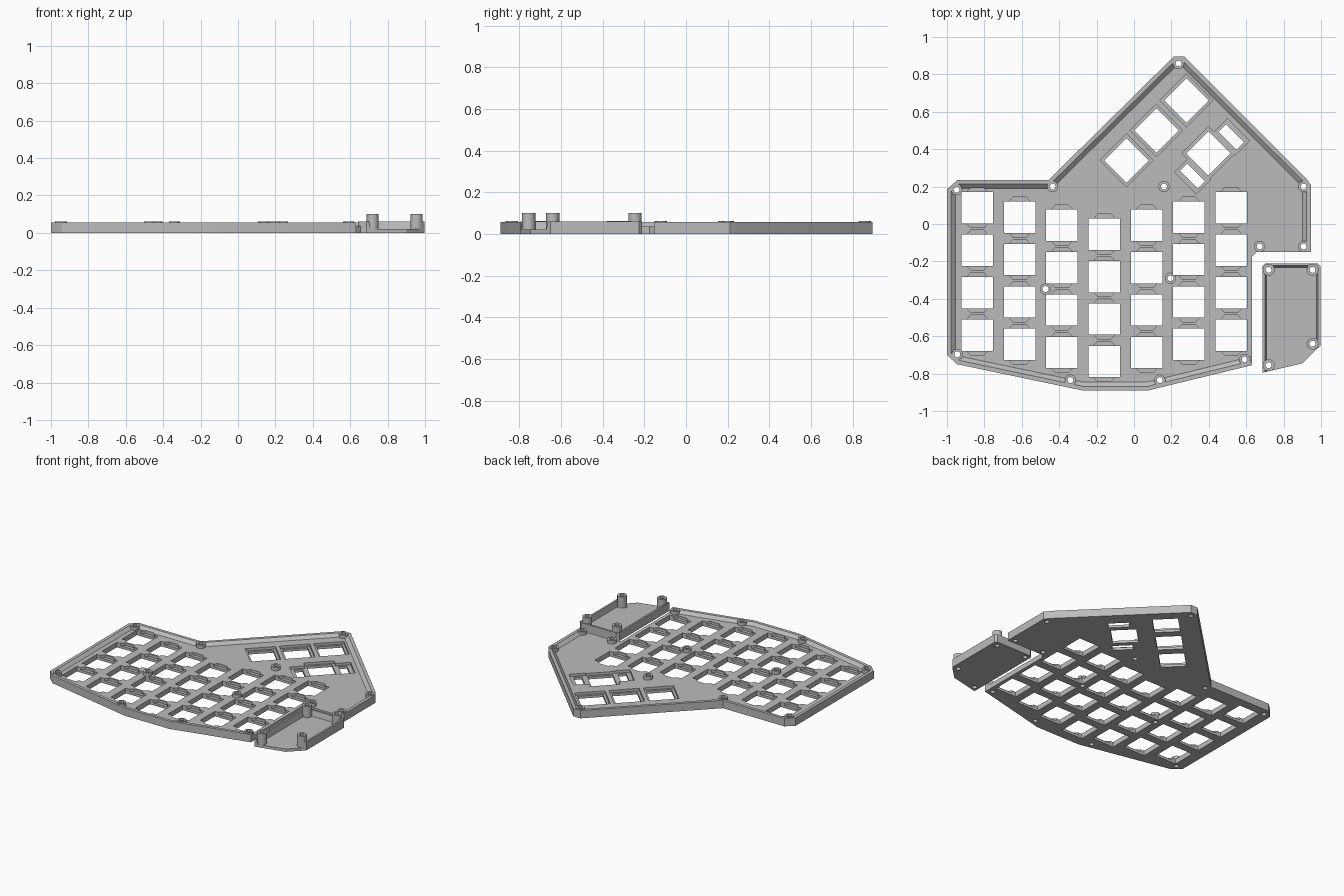
import bpy, bmesh, math
from mathutils import Vector, Matrix

cube = bpy.data.objects.get("Cube")
if cube:
    bpy.data.objects.remove(cube)

grey = bpy.data.materials.new("plain grey")
grey.use_nodes = True
colour = (0.5, 0.5, 0.5, 1)
grey.diffuse_color = colour
grey.node_tree.nodes["Principled BSDF"].inputs["Base Color"].default_value = colour


def loft(bm, low, high, z0, z1):
    """Closed solid between two matching counter-clockwise outlines."""
    a = [bm.verts.new((x, y, z0)) for x, y in low]
    b = [bm.verts.new((x, y, z1)) for x, y in high]
    bm.faces.new(a[::-1])
    bm.faces.new(b)
    for i in range(len(a)):
        j = (i + 1) % len(a)
        bm.faces.new((a[i], a[j], b[j], b[i]))


def disc(centre, r, n=24):
    return [(centre[0] + r * math.cos(math.tau * i / n),
             centre[1] + r * math.sin(math.tau * i / n)) for i in range(n)]


def rect(w, h):
    return [(-w / 2, -h / 2), (w / 2, -h / 2), (w / 2, h / 2), (-w / 2, h / 2)]


def place(shape, centre, angle=0):
    turn = Matrix.Rotation(angle, 2)
    return [tuple(turn @ Vector(p) + Vector(centre)) for p in shape]


def inset(outline, dists):
    """Move each edge inwards by its own distance and re-intersect."""
    n = len(outline)
    lines = []
    for i, d in enumerate(dists):
        p, q = Vector(outline[i]), Vector(outline[(i + 1) % n])
        t = (q - p).normalized()
        lines.append((p + Vector((-t.y, t.x)) * d, t))
    result = []
    for i in range(n):
        (p, t), (q, u) = lines[i - 1], lines[i]
        s = (q - p).cross(u) / t.cross(u)
        result.append(tuple(p + t * s))
    return result


def solid(name, parts):
    """Object made of lofted parts: (low outline, high outline, z0, z1)."""
    bm = bmesh.new()
    for part in parts:
        loft(bm, *part)
    mesh = bpy.data.meshes.new(name)
    bm.to_mesh(mesh)
    bm.free()
    mesh.materials.append(grey)
    obj = bpy.data.objects.new(name, mesh)
    bpy.context.collection.objects.link(obj)
    return obj


def prisms(shapes, z0, z1):
    return [(s, s, z0, z1) for s in shapes]


def combine(obj, operation, parts):
    tool = solid("cutter", parts)
    tool.hide_render = True
    mod = obj.modifiers.new("cut", 'BOOLEAN')
    mod.operation, mod.solver, mod.object = operation, 'EXACT', tool
    bpy.context.view_layer.objects.active = obj
    bpy.ops.object.modifier_apply(modifier=mod.name)
    bpy.data.objects.remove(tool)


def finish(obj):
    bpy.ops.object.select_all(action='DESELECT')
    obj.select_set(True)
    bpy.context.view_layer.objects.active = obj
    bpy.ops.object.shade_smooth_by_angle(angle=math.radians(30))


def walled_tray(name, outline, open_edges, rim, foot, floor, top):
    """Slab with a sloped inner wall on every edge that is not open."""
    obj = solid(name, prisms([outline], 0, top))

    def cavity(d):
        return inset(outline, [-0.02 if i in open_edges else d for i in range(len(outline))])
    # The cutter carries the slope on above the rim
    over = rim - (foot - rim) * 0.01 / (top - floor)
    combine(obj, 'DIFFERENCE', [(cavity(foot), cavity(over), floor, top + 0.01)])
    return obj


# Keyboard case: walled slab, open along the edges beside the small tray
FLOOR, WEB = 0.036, 0.018
case_outline = [(-1, -0.70), (-0.945, -0.75), (-0.275, -0.89), (0.075, -0.89), (0.63, -0.755),
                (0.63, -0.175), (0.655, -0.15), (0.945, -0.15), (0.945, 0.21), (0.92, 0.245),
                (0.268, 0.895), (0.212, 0.895), (-0.457, 0.235), (-0.945, 0.235), (-1, 0.185)]
case = walled_tray("case", case_outline, (4, 5, 6), 0.022, 0.045, FLOOR, 0.056)

# Screw bosses
bosses = [(-0.948, 0.184), (-0.435, 0.2), (0.238, 0.858), (0.907, 0.2), (0.907, -0.12),
          (0.672, -0.12), (0.16, 0.2), (0.195, -0.29), (-0.473, -0.348), (-0.945, -0.697),
          (-0.34, -0.835), (0.138, -0.835), (0.592, -0.724)]
combine(case, 'UNION', prisms([disc(b, 0.03) for b in bosses], 0.01, 0.061))

# Key positions: seven staggered columns of four, plus an angled thumb cluster
stagger = (0.087, 0.037, -0.006, -0.054, -0.006, 0.037, 0.087)
keys = [(-0.838 + 0.2263 * c, y - 0.227 * r) for c, y in enumerate(stagger) for r in range(4)]
thumbs = [(0.28, 0.66), (0.12, 0.50), (-0.04, 0.34)]
wide_key = (0.398, 0.378)
stabilisers = [(0.52, 0.465), (0.313, 0.257)]
SLANT = math.pi / 4

# Recesses that leave a thin web: clip notches and thumb key surrounds
notch = [(-0.055, -0.085), (-0.035, -0.107), (0.035, -0.107), (0.055, -0.085),
         (0.055, 0.085), (0.035, 0.107), (-0.035, 0.107), (-0.055, 0.085)]
combine(case, 'DIFFERENCE', prisms([place(notch, k) for k in keys], WEB, 0.1))
surround = [place(rect(0.2, 0.2), t, SLANT) for t in thumbs + [wide_key]]
combine(case, 'DIFFERENCE', prisms(surround, WEB, 0.1))
slot_surround = [place(rect(0.11, 0.165), s, SLANT) for s in stabilisers]
combine(case, 'DIFFERENCE', prisms(slot_surround, WEB, 0.1))

# Through holes for switches, stabilisers and screws
holes = [place(rect(0.168, 0.168), k) for k in keys]
holes += [place(rect(0.168, 0.168), t, SLANT) for t in thumbs + [wide_key]]
holes += [place(rect(0.055, 0.135), s, SLANT) for s in stabilisers]
combine(case, 'DIFFERENCE', prisms(holes, -0.05, 0.15))
combine(case, 'DIFFERENCE', prisms([disc(b, 0.016) for b in bosses], -0.05, 0.15))
finish(case)

# Small side tray with tall screw posts
tray_outline = [(0.687, -0.795), (0.9, -0.745), (0.997, -0.65),
                (0.997, -0.225), (0.982, -0.21), (0.702, -0.21), (0.687, -0.225)]
tray = walled_tray("side_tray", tray_outline, (0, 1), 0.013, 0.022, 0.02, 0.06)
posts = [(0.72, -0.245), (0.955, -0.245), (0.955, -0.64), (0.72, -0.755)]
combine(tray, 'UNION', prisms([disc(p, 0.032) for p in posts], 0.01, 0.1))
combine(tray, 'DIFFERENCE', prisms([disc(p, 0.016) for p in posts], -0.05, 0.15))
finish(tray)
